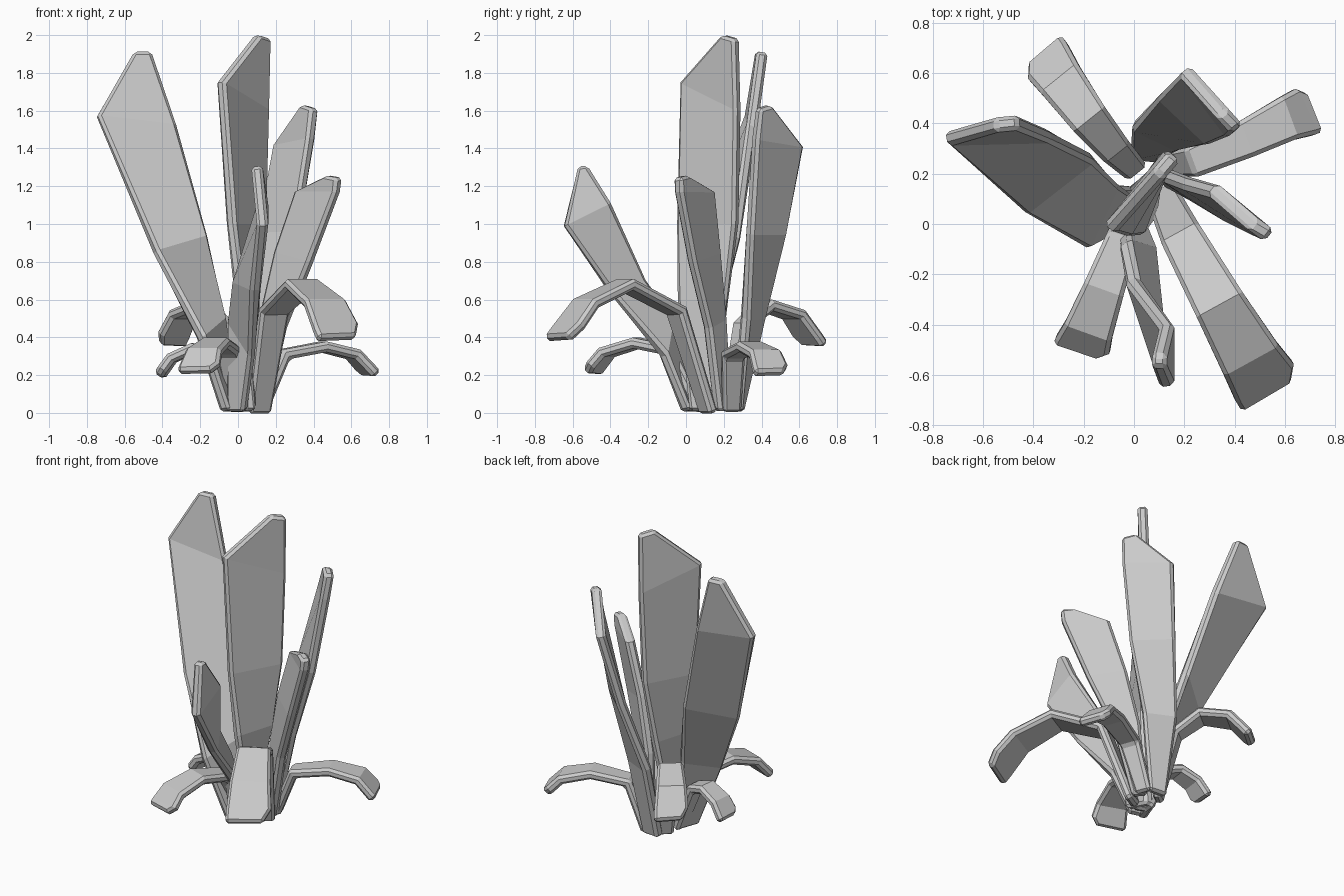
import bpy
import bmesh
from mathutils import Vector

cube = bpy.data.objects.get("Cube")
if cube:
    bpy.data.objects.remove(cube, do_unlink=True)

# One plain grey for the whole plant
grey = bpy.data.materials.new("leaf grey")
grey.use_nodes = True
colour = (.6, .6, .6, 1)
grey.diffuse_color = colour
grey.node_tree.nodes["Principled BSDF"].inputs["Base Color"].default_value = colour


def build_leaf(name, rows, thickness):
    """Bridge pairs of edge points into a strip, then thicken and chamfer it."""
    mesh = bpy.data.meshes.new(name)
    bm = bmesh.new()
    pairs = [[bm.verts.new(point) for point in row] for row in rows]
    for lower, upper in zip(pairs, pairs[1:]):
        bm.faces.new((lower[0], lower[1], upper[1], upper[0]))
    bmesh.ops.recalc_face_normals(bm, faces=bm.faces)
    bm.to_mesh(mesh)
    bm.free()
    mesh.materials.append(grey)
    leaf = bpy.data.objects.new(name, mesh)
    bpy.context.collection.objects.link(leaf)

    solid = leaf.modifiers.new("thickness", "SOLIDIFY")
    solid.thickness = thickness
    solid.offset = 0
    solid.use_even_offset = True
    chamfer = leaf.modifiers.new("chamfer", "BEVEL")
    chamfer.width = .016
    chamfer.segments = 1
    chamfer.limit_method = "ANGLE"
    chamfer.angle_limit = .9
    return leaf


def upright_leaf(name, *rows):
    """Blade given by matching left and right edge points, base to tip."""
    return build_leaf(name, rows, .06)


def drooping_leaf(name, base_width, tip_width, *centres):
    """Arching blade that widens evenly along its centre line."""
    points = [Vector(point) for point in centres]
    heading = points[-1] - points[0]
    across = heading.cross(Vector((0, 0, 1))).normalized()
    last = len(points) - 1
    rows = []
    for index, point in enumerate(points):
        width = base_width + (tip_width - base_width) * index / last
        rows.append([point - across * width / 2, point + across * width / 2])
    # Slanted tip: one corner is cut back and chopped off
    for side, stretch in enumerate((.65, .8)):
        rows[-1][side] = rows[-2][side].lerp(rows[-1][side], stretch)
    step = points[-1] - points[-2]
    near, far = rows[-1]
    rows.append([near.lerp(far, .18) + step * .35, far + step * .27])
    return build_leaf(name, rows, .055)


# Upright blades
upright_leaf(
    "tall_right_leaf",
    ((-.07, -.02, .01), (-.02, .12, .01)),
    ((-.2, -.085, .4), (-.08, .17, .5)),
    ((-.44, .06, .85), (-.17, .27, .93)),
    ((-.745, .34, 1.57), (-.33, .35, 1.52)),
    ((-.55, .395, 1.91), (-.46, .405, 1.91)),
)
upright_leaf(
    "tall_centre_leaf",
    ((.07, .02, .01), (0, .15, .01)),
    ((.01, -.04, .6), (.09, .22, .6)),
    ((-.04, -.04, 1), (.13, .27, 1)),
    ((-.095, -.02, 1.75), (.15, .28, 1.6)),
    ((.1, .2, 2), (.16, .27, 1.98)),
)
upright_leaf(
    "back_left_leaf",
    ((-.01, .28, .01), (.11, .27, .01)),
    ((0, .4, .5), (.19, .31, .5)),
    ((.11, .52, .95), (.31, .33, .95)),
    ((.2, .61, 1.41), (.39, .36, 1.45)),
    ((.35, .44, 1.63), (.41, .38, 1.61)),
)
upright_leaf(
    "left_leaf",
    ((.09, .23, .01), (.15, .16, .01)),
    ((.12, .2, .5), (.25, .11, .45)),
    ((.2, .17, .85), (.39, .025, .8)),
    ((.31, .14, 1.17), (.53, -.045, 1.17)),
    ((.48, -.01, 1.255), (.54, -.045, 1.245)),
)
upright_leaf(
    "front_leaf",
    ((-.05, .02, .01), (.04, 0, .01)),
    ((-.04, -.08, .5), (.08, -.12, .3)),
    ((-.01, -.22, .7), (.1, -.41, .65)),
    ((.13, -.4, 1.11), (.13, -.645, .99)),
    ((.1, -.52, 1.305), (.1, -.57, 1.305)),
)

# Arching blades that droop outward around the base
drooping_leaf(
    "front_left_droop", .13, .285,
    (.11, .12, 0), (.19, -.05, .54), (.34, -.32, .68),
    (.46, -.53, .58), (.54, -.66, .4),
)
drooping_leaf(
    "front_right_droop", .1, .23,
    (0, .08, .01), (-.05, -.07, .33), (-.12, -.26, .37),
    (-.18, -.42, .32), (-.21, -.5, .22),
)
drooping_leaf(
    "back_right_droop", .1, .215,
    (0, .22, .01), (-.08, .3, .46), (-.18, .42, .57),
    (-.29, .57, .52), (-.36, .67, .37),
)
drooping_leaf(
    "back_left_droop", .1, .205,
    (.12, .24, .01), (.24, .25, .31), (.45, .34, .35),
    (.61, .42, .31), (.7, .455, .21),
)
drooping_leaf(
    "right_droop", .1, .17,
    (-.02, .1, .01), (-.14, .1, .31), (-.24, .12, .34),
    (-.35, .14, .29), (-.415, .15, .2),
)
